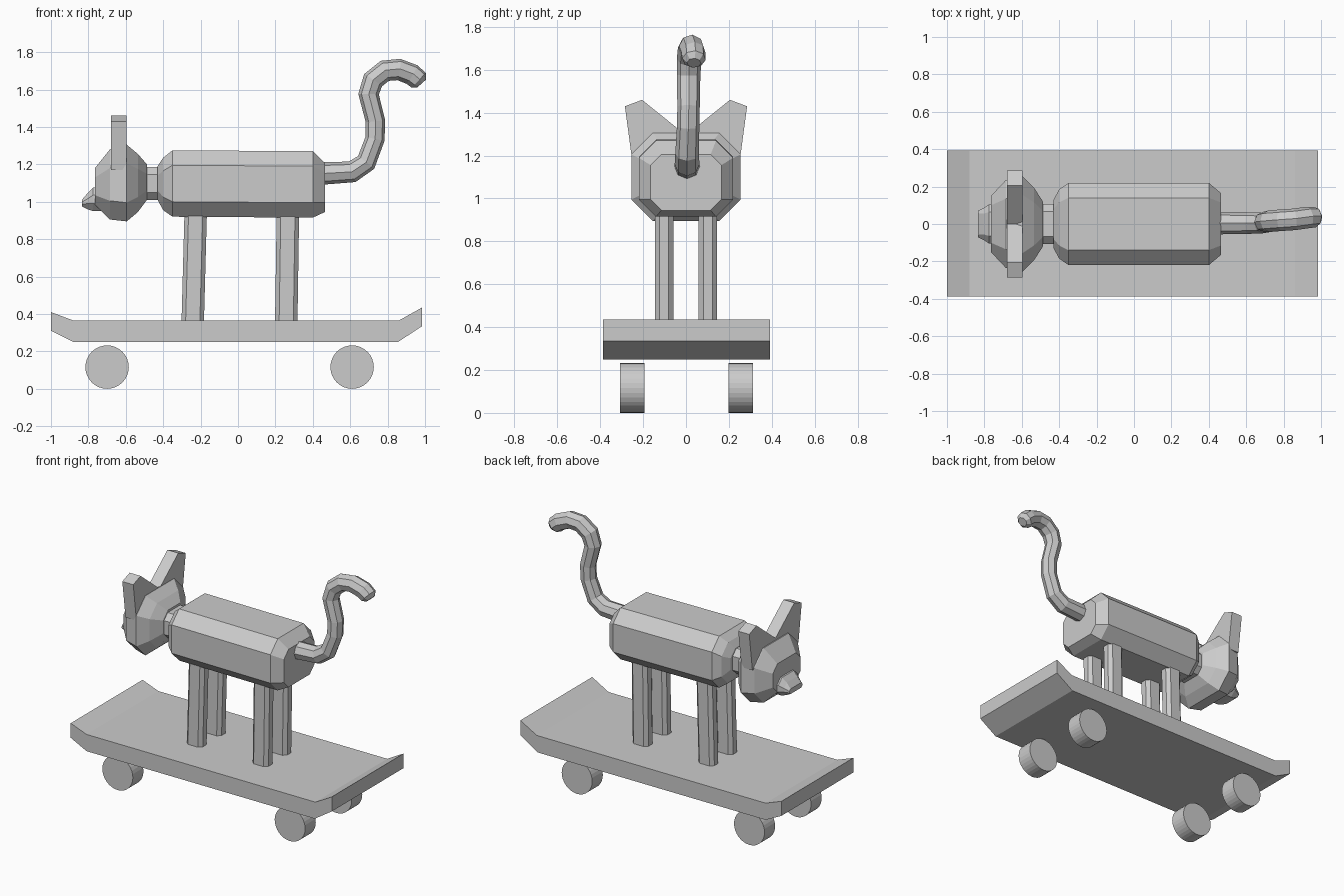
import bpy, bmesh
from math import radians
from mathutils import Vector

if "Cube" in bpy.data.objects:
    bpy.data.objects.remove(bpy.data.objects["Cube"])


def make_object(name, bm):
    bmesh.ops.recalc_face_normals(bm, faces=bm.faces)
    mesh = bpy.data.meshes.new(name)
    bm.to_mesh(mesh)
    bm.free()
    obj = bpy.data.objects.new(name, mesh)
    bpy.context.collection.objects.link(obj)
    return obj


def octagon(w, h, c):
    """Rectangle of half size w, h with corners cut by c."""
    return [(w, h - c), (w - c, h), (c - w, h), (-w, h - c),
            (-w, c - h), (c - w, -h), (w - c, -h), (w, c - h)]


def loft(name, rings):
    """Skin a list of equally sized point rings and cap both ends."""
    bm = bmesh.new()
    loops = [[bm.verts.new(p) for p in ring] for ring in rings]
    n = len(loops[0])
    for a, b in zip(loops, loops[1:]):
        for i in range(n):
            j = (i + 1) % n
            bm.faces.new((a[i], a[j], b[j], b[i]))
    bm.faces.new(loops[0])
    bm.faces.new(loops[-1])
    return make_object(name, bm)


def loft_x(name, sections):
    """Octagonal sections along x: (x, half width, z low, z high, corner cut)."""
    return loft(name, [[(x, y, (lo + hi) / 2 + z)
                        for y, z in octagon(w, (hi - lo) / 2, c)]
                       for x, w, lo, hi, c in sections])


# Skateboard deck with kicked-up ends
deck = [(-1, 0.41), (-0.88, 0.365), (0.86, 0.365), (0.985, 0.435),
        (0.985, 0.335), (0.855, 0.25), (-0.88, 0.25), (-1, 0.31)]
loft("deck", [[(x, y, z) for x, z in deck] for y in (-0.388, 0.392)])

# Wheels
for x in (-0.70, 0.61):
    for y in (-0.25, 0.255):
        bpy.ops.mesh.primitive_cylinder_add(
            vertices=32, radius=0.116, depth=0.115,
            location=(x, y, 0.116), rotation=(radians(90), 0, 0))
        bpy.context.object.name = "wheel"

# Legs, leaning slightly
for name, x0, x1 in (("front_leg", -0.242, -0.226), ("rear_leg", 0.258, 0.267)):
    for y in (-0.102, 0.102):
        loft(name, [[(cx + u, y + v, z) for u, v in octagon(0.06, 0.043, 0.022)]
                    for cx, z in ((x0, 0.36), (x1, 0.95))])

# Body, neck, head and muzzle
loft_x("body", [(-0.43, 0.13, 1.01, 1.19, 0.05), (-0.40, 0.185, 0.955, 1.235, 0.07),
                (-0.35, 0.22, 0.92, 1.275, 0.08), (0.40, 0.22, 0.915, 1.27, 0.08),
                (0.465, 0.165, 0.945, 1.205, 0.05)])
loft_x("neck", [(-0.52, 0.108, 1.01, 1.185, 0.04), (-0.41, 0.108, 1.01, 1.185, 0.04)])
loft_x("head", [(-0.765, 0.15, 0.985, 1.18, 0.05), (-0.685, 0.235, 0.905, 1.28, 0.1),
                (-0.595, 0.255, 0.895, 1.305, 0.1), (-0.535, 0.195, 0.945, 1.255, 0.08),
                (-0.487, 0.12, 1.01, 1.2, 0.05)])
loft_x("muzzle", [(-0.835, 0.07, 0.975, 1.01, 0.012), (-0.805, 0.085, 0.96, 1.045, 0.03),
                  (-0.775, 0.104, 0.95, 1.075, 0.04), (-0.72, 0.104, 0.95, 1.08, 0.04)])

# Ears: flat plates meeting at the middle of the head
for name, s in (("left_ear", -1), ("right_ear", 1)):
    ear = [(0, 1.295), (0.205, 1.46), (0.285, 1.43), (0.25, 1.17), (0, 1.17)]
    loft(name, [[(x, s * y, z) for y, z in ear] for x in (-0.68, -0.597)])

# Tail: a curved tube
path = [(0.43, 0.005, 1.15, 1.1), (0.61, 0.005, 1.16, 1.05), (0.685, 0.005, 1.21, 1),
        (0.732, 0.01, 1.335, 0.95), (0.735, 0.012, 1.43, 0.95),
        (0.698, 0.012, 1.575, 1), (0.722, 0.015, 1.65, 1.05),
        (0.785, 0.02, 1.7, 1.05), (0.86, 0.025, 1.707, 1.05),
        (0.93, 0.035, 1.68, 1.05), (0.966, 0.037, 1.65, 1), (0.982, 0.037, 1.632, 0.6)]
curve = bpy.data.curves.new("tail", 'CURVE')
curve.dimensions = '3D'
curve.bevel_depth = 0.055
curve.bevel_resolution = 2
curve.use_fill_caps = True
spline = curve.splines.new('POLY')
spline.points.add(len(path) - 1)
for point, (x, y, z, r) in zip(spline.points, path):
    point.co = (x, y, z, 1)
    point.radius = r
spline.use_smooth = False
tail = bpy.data.objects.new("tail", curve)
bpy.context.collection.objects.link(tail)
bpy.ops.object.select_all(action='DESELECT')
tail.select_set(True)
bpy.context.view_layer.objects.active = tail
bpy.ops.object.convert(target='MESH')
